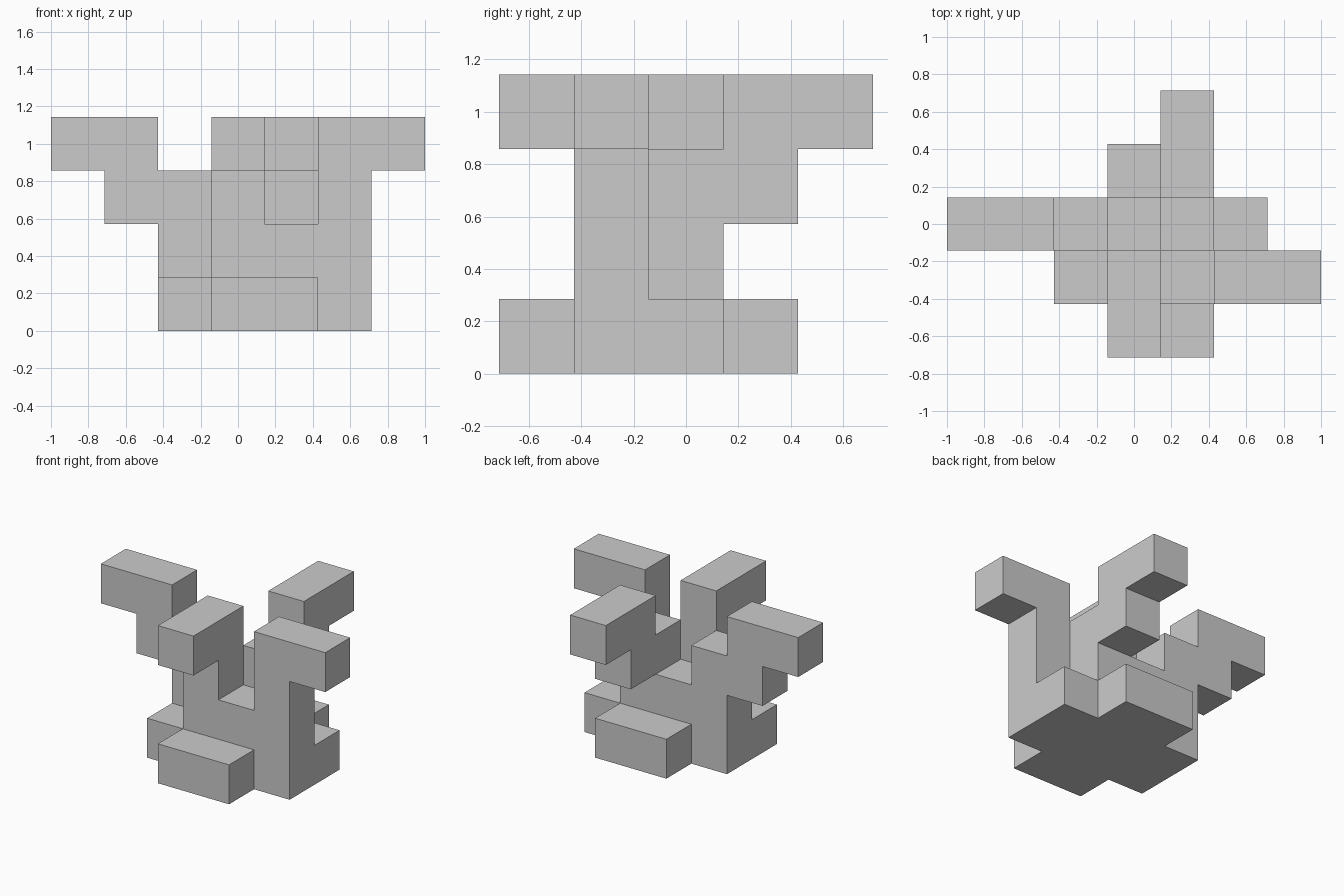
import bpy, bmesh
from mathutils import Vector
from math import radians

if "Cube" in bpy.data.objects:
    bpy.data.objects.remove(bpy.data.objects["Cube"])

U = 2 / 7  # edge of one cube cell; cells are centred on x, y and stacked from z = 0

# Blocks of cells: (x range, y range, z range), inclusive
blocks = [
    # cross-shaped base
    ((-1, 2), (-1, 0), (0, 0)), ((0, 1), (-2, 1), (0, 0)),
    # core
    ((0, 1), (-1, 0), (1, 1)),
    # right branch
    ((2, 2), (-1, -1), (1, 3)), ((3, 3), (-1, -1), (3, 3)),
    # front branch
    ((0, 0), (-1, -1), (2, 3)), ((0, 0), (-2, -2), (3, 3)),
    # left branch
    ((-1, -1), (0, 0), (1, 2)), ((-2, -2), (0, 0), (2, 3)), ((-3, -3), (0, 0), (3, 3)),
    # back branch
    ((1, 1), (0, 0), (2, 2)), ((1, 1), (1, 1), (2, 3)), ((1, 1), (2, 2), (3, 3)),
]
cells = {(x, y, z)
         for (x0, x1), (y0, y1), (z0, z1) in blocks
         for x in range(x0, x1 + 1)
         for y in range(y0, y1 + 1)
         for z in range(z0, z1 + 1)}

# Outer skin: only faces that border an empty cell
bm = bmesh.new()
for c in cells:
    centre = Vector((c[0], c[1], c[2] + 0.5))
    for axis in range(3):
        for s in (-1, 1):
            n = [0, 0, 0]
            n[axis] = s
            if tuple(a + b for a, b in zip(c, n)) in cells:
                continue
            n = Vector(n)
            a = Vector((n.y, n.z, n.x)) / 2
            b = n.cross(a)
            corners = [centre + n / 2 + p for p in (-a - b, a - b, a + b, b - a)]
            bm.faces.new([bm.verts.new(p * U) for p in corners])
bmesh.ops.remove_doubles(bm, verts=bm.verts, dist=1e-4)

# Merge coplanar cell faces
bmesh.ops.dissolve_limit(bm, angle_limit=radians(1), verts=bm.verts, edges=bm.edges)

mesh = bpy.data.meshes.new("branching_block")
bm.to_mesh(mesh)
bm.free()
bpy.context.collection.objects.link(bpy.data.objects.new("branching_block", mesh))
